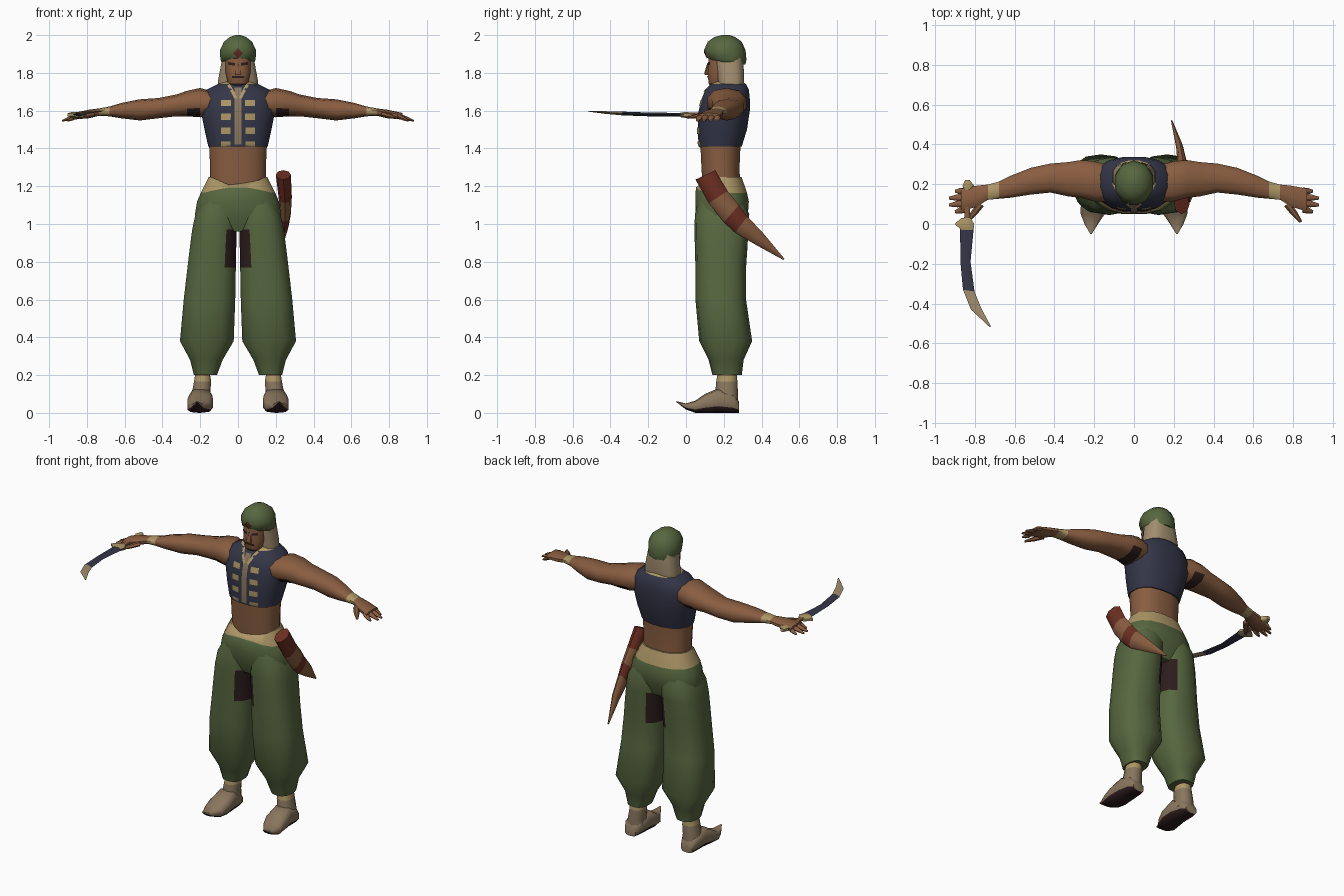
import bpy, bmesh
from math import sin, cos, pi, radians, copysign
from mathutils import Vector, Matrix

cube = bpy.data.objects.get("Cube")
if cube:
    bpy.data.objects.remove(cube)


def material(name, *rgb):
    m = bpy.data.materials.new(name)
    m.use_nodes = True
    m.diffuse_color = (*rgb, 1)
    m.node_tree.nodes["Principled BSDF"].inputs["Base Color"].default_value = (*rgb, 1)
    return m


SKIN = material("skin_brown", .25, .11, .052)
GREEN = material("cloth_green", .095, .135, .05)
NAVY = material("vest_navy", .034, .037, .065)
CREAM = material("sash_cream", .42, .31, .135)
LINEN = material("head_linen", .36, .27, .16)
TAN = material("shoe_tan", .25, .18, .11)
RED = material("band_red", .15, .028, .016)
DARK = material("dark_brown", .026, .012, .012)


def finish(name, bm, mats):
    """Turn a bmesh into a shaded object."""
    me = bpy.data.meshes.new(name)
    bm.to_mesh(me)
    bm.free()
    ob = bpy.data.objects.new(name, me)
    bpy.context.collection.objects.link(ob)
    for m in mats:
        me.materials.append(m)
    bpy.ops.object.select_all(action='DESELECT')
    ob.select_set(True)
    bpy.context.view_layer.objects.active = ob
    bpy.ops.object.shade_smooth_by_angle(angle=radians(50))
    return ob


def skin(name, rings, mats, rule=None):
    """Bridge rings of points; rule(ring index, centre, normal) picks the material."""
    bm = bmesh.new()
    rows = [[bm.verts.new(p) for p in ring] for ring in rings]
    n = len(rows[0])
    tagged = {}
    for i, (a, b) in enumerate(zip(rows, rows[1:])):
        for k in range(n):
            j = (k + 1) % n
            tagged[bm.faces.new((a[k], a[j], b[j], b[k]))] = i
    tagged[bm.faces.new(rows[0])] = 0
    tagged[bm.faces.new(rows[-1])] = len(rows) - 2
    bmesh.ops.recalc_face_normals(bm, faces=bm.faces[:])
    if rule:
        for f, i in tagged.items():
            f.material_index = rule(i, f.calc_center_median(), f.normal)
    return finish(name, bm, mats)


def loft(name, axis, rings, mats, rule=None, n=12, p=2.4, s=1):
    """Rings are (position, low a, high a, low b, high b[, front dip]) across the axis."""
    def ring(t, a0, a1, b0, b1, dip=0):
        out = []
        for k in range(n):
            c, d = cos(2 * pi * (k + .5) / n), sin(2 * pi * (k + .5) / n)
            a = (a0 + a1) / 2 + (a1 - a0) / 2 * copysign(abs(c) ** (2 / p), c)
            b = (b0 + b1) / 2 + (b1 - b0) / 2 * copysign(abs(d) ** (2 / p), d)
            pt = {'x': (t, a, b), 'y': (a, t, b),
                  'z': (a, b, t - dip * max(0, -d) ** 4)}[axis]
            out.append((pt[0] * s, pt[1], pt[2]))
        return out
    return skin(name, [ring(*r) for r in rings], mats, rule)


def oval(lo, hi, side, n=8):
    """Oval ring spanning two edge points, with a sideways half thickness."""
    lo, hi, side = Vector(lo), Vector(hi), Vector(side)
    return [(lo + hi) / 2 + (hi - lo) / 2 * cos(2 * pi * k / n) + side * sin(2 * pi * k / n)
            for k in range(n)]


def plate(name, target, x, z, w, h, mat, turn=0, cuts=2):
    """Thin painted patch wrapped onto the front of a target."""
    bm = bmesh.new()
    place = (Matrix.Translation((x, -.1, z)) @ Matrix.Rotation(pi / 2, 4, 'X')
             @ Matrix.Rotation(turn, 4, 'Z') @ Matrix.Diagonal((w, h, 1, 1)))
    bmesh.ops.create_grid(bm, x_segments=2, y_segments=cuts, size=.5, matrix=place)
    ob = finish(name, bm, [mat])
    mod = ob.modifiers.new("wrap", 'SHRINKWRAP')
    mod.target = target
    mod.wrap_method = 'PROJECT'
    mod.wrap_mode = 'ABOVE_SURFACE'
    mod.use_project_y = True
    mod.offset = .004


# Torso: bare waist, navy vest, pale collar
torso = loft("torso", 'z', [
    (1.15, -.15, .15, .09, .29), (1.3, -.15, .15, .08, .285), (1.41, -.155, .155, .075, .29),
    (1.41, -.16, .16, .065, .297), (1.5, -.18, .18, .06, .325), (1.6, -.2, .2, .065, .34),
    (1.66, -.2, .2, .08, .34), (1.71, -.17, .17, .1, .335), (1.74, -.11, .11, .13, .32),
    (1.755, -.07, .07, .145, .3)],
    [SKIN, NAVY, CREAM], lambda i, c, n: 0 if i < 2 else 2 if i > 7 else 1, n=16)
plate("vest_placket", torso, 0, 1.57, .035, .3, TAN, cuts=8)
for side, s in (("left", 1), ("right", -1)):
    for row in range(4):
        plate(f"{side}_vest_button_{row + 1}", torso, s * .063, 1.64 - .073 * row, .05, .033, CREAM)
    plate(f"{side}_collar_trim", torso, s * .03, 1.7, .016, .08, CREAM, turn=-s * .5)

# Hips with a dipping sash
loft("hips", 'z', [
    (.96, -.2, .2, .09, .29), (1.05, -.232, .232, .05, .33), (1.12, -.22, .22, .047, .335),
    (1.165, -.2, .2, .05, .325, -.03), (1.25, -.157, .157, .073, .296, .05)],
    [GREEN, CREAM], lambda i, c, n: int(i == 3), n=16)

# Head, beard and nose
head = loft("head", 'z', [
    (1.71, -.03, .03, .135, .2), (1.745, -.055, .055, .118, .24), (1.8, -.067, .067, .113, .26),
    (1.88, -.07, .07, .117, .27)],
    [SKIN, DARK], lambda i, c, n: int(i == 0), n=12, p=2.8)
loft("neck", 'z', [(1.7, -.07, .07, .15, .28), (1.8, -.06, .06, .15, .27)], [SKIN])
loft("nose", 'z', [(1.79, -.017, .017, .1, .13), (1.8, -.018, .018, .097, .13),
                   (1.85, -.007, .007, .112, .13)], [SKIN], n=6)
plate("moustache", head, 0, 1.779, .06, .012, DARK)
for side, s in (("left", 1), ("right", -1)):
    plate(f"{side}_eye", head, s * .033, 1.848, .035, .014, DARK, turn=s * .15)

# Head cloth and turban
loft("head_cloth", 'z', [(1.735, -.11, .11, .17, .305), (1.76, -.108, .108, .165, .31),
                         (1.88, -.085, .085, .145, .305)], [LINEN], n=12, p=3)
turban = loft("turban", 'z', [
    (1.845, -.085, .085, .15, .315, -.025), (1.87, -.098, .098, .11, .32, -.01),
    (1.92, -.1, .1, .095, .315), (1.965, -.078, .078, .115, .295), (1.99, -.045, .045, .15, .26),
    (2, -.015, .015, .19, .23)], [GREEN], n=10, p=2.1)
plate("turban_jewel", turban, 0, 1.905, .036, .036, RED, turn=pi / 4)

for side, s in (("left", 1), ("right", -1)):
    # Arms: dark armpit, cream wrist cuff
    loft(f"{side}_arm", 'x', [
        (.13, .11, .3, 1.58, 1.7), (.2, .11, .32, 1.565, 1.72), (.27, .128, .325, 1.57, 1.705),
        (.33, .135, .315, 1.57, 1.685), (.42, .155, .307, 1.56, 1.667), (.52, .145, .285, 1.548, 1.66),
        (.62, .13, .245, 1.56, 1.64), (.68, .125, .215, 1.57, 1.622), (.735, .12, .2, 1.573, 1.612),
        (.79, .085, .195, 1.56, 1.605), (.87, .06, .18, 1.553, 1.588)],
        [SKIN, CREAM, DARK],
        lambda i, c, n: 1 if i == 7 else 2 if i == 1 and n.z < -.2 else 0, n=10, s=s)
    # Fingers and thumb
    digits = [((.85, .075 + .03 * k, 1.572), (.9 + .03 * (k in (1, 2)), .06 + .035 * k, 1.547))
              for k in range(4)] + [((.77, .1, 1.58), (.84, .01, 1.562))]
    for k, (a, b) in enumerate(digits):
        a, b = Vector(a), Vector(b)
        across = (b - a).cross(Vector((0, 0, 1))).normalized() * .018
        up = Vector((0, 0, .014))
        rings = [oval(q - across * w, q + across * w, up * w, 6)
                 for q, w in ((a, 1), ((a + b) / 2, .9), (b, .4))]
        rings = [[(q.x * s, q.y, q.z) for q in ring] for ring in rings]
        skin(f"{side}_{'thumb' if k == 4 else f'finger_{k + 1}'}", rings, [SKIN])
    # Baggy trouser legs with dark inner patch
    loft(f"{side}_trouser_leg", 'z', [
        (1.14, 0, .18, .07, .3), (1.05, 0, .228, .047, .335), (.97, .004, .245, .045, .33),
        (.87, .007, .258, .047, .325), (.77, .009, .27, .05, .318), (.6, .012, .29, .05, .318),
        (.38, .02, .31, .07, .35), (.28, .08, .255, .12, .305), (.2, .11, .235, .14, .295)],
        [GREEN, DARK], lambda i, c, n: int(i in (2, 3) and c.x * s < .06), n=14, p=2.6, s=s)
    # Ankle cuff
    loft(f"{side}_ankle", 'z', [
        (.05, .14, .255, .15, .275), (.11, .145, .245, .155, .275), (.165, .14, .235, .16, .272),
        (.195, .145, .23, .165, .27), (.24, .15, .225, .17, .265)],
        [TAN, CREAM, SKIN], lambda i, c, n: max(0, i - 1), n=10, s=s)
    # Curled-toe shoe with dark sole
    loft(f"{side}_shoe", 'y', [
        (.28, .16, .24, 0, .06), (.25, .145, .255, 0, .1), (.17, .135, .26, 0, .13),
        (.1, .13, .27, 0, .1), (.05, .145, .27, 0, .065), (0, .18, .25, .018, .05),
        (-.05, .212, .22, .056, .062)],
        [TAN, DARK], lambda i, c, n: int(n.z < -.4 or c.z < .018), n=10, p=3, s=s)

# Curved scabbard on the left hip, with red bands
skin("scabbard", [oval(lo, hi, (t, 0, 0)) for lo, hi, t in (
    ((.24, .05, 1.235), (.24, .155, 1.285), .04), ((.25, .12, 1.11), (.25, .22, 1.175), .035),
    ((.25, .2, 1.01), (.25, .28, 1.1), .03), ((.245, .26, .955), (.245, .325, 1.04), .025),
    ((.23, .36, .895), (.23, .41, .95), .018), ((.19, .515, .81), (.19, .522, .815), .004))],
    [SKIN, RED], lambda i, c, n: int(i in (0, 2)))

# Curved sword in the right hand: navy blade, pale tip
skin("sword_blade", [oval((x0, y0, z), (x1, y1, z), (0, 0, t), 4) for x0, y0, x1, y1, z, t in (
    (-.875, -.01, -.805, -.01, 1.578, .01), (-.872, -.2, -.822, -.19, 1.58, .01),
    (-.86, -.33, -.802, -.34, 1.585, .01), (-.82, -.43, -.77, -.42, 1.59, .007),
    (-.724, -.52, -.719, -.515, 1.597, .002))],
    [NAVY, LINEN], lambda i, c, n: int(i > 1))
loft("sword_guard", 'y', [(-.03, -.87, -.81, 1.565, 1.59), (0, -.905, -.8, 1.56, 1.595),
                          (.03, -.87, -.82, 1.565, 1.59)], [CREAM], n=8)
loft("sword_grip", 'y', [(.02, -.855, -.825, 1.565, 1.59), (.17, -.85, -.82, 1.565, 1.59),
                         (.19, -.865, -.8, 1.56, 1.595), (.22, -.85, -.825, 1.565, 1.59)],
     [SKIN, CREAM], lambda i, c, n: int(i > 0), n=8)
